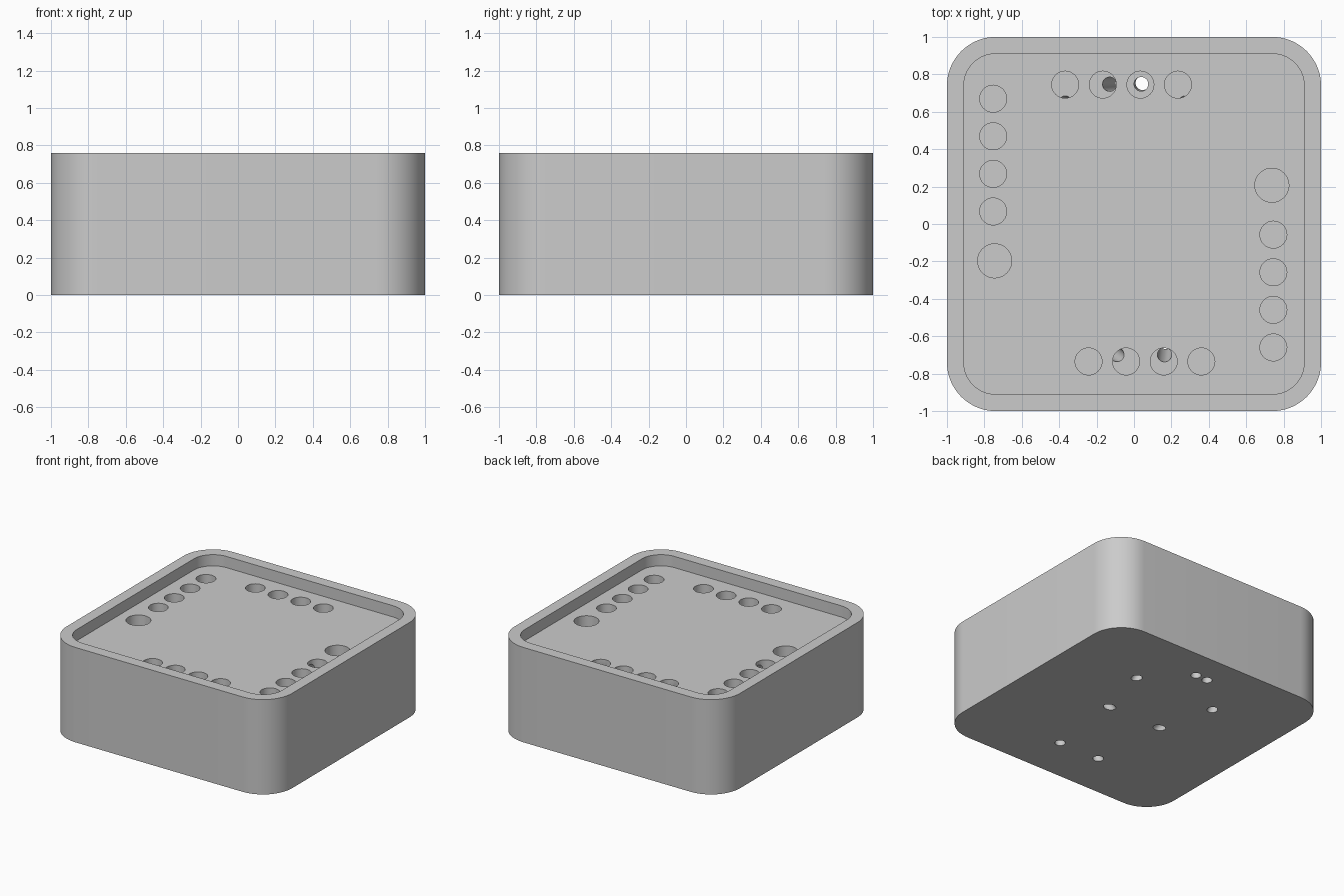
import bpy, bmesh, math
from mathutils import Vector

HEIGHT, FLOOR, POCKET_FLOOR = 0.76, 0.67, 0.44

cube = bpy.data.objects.get("Cube")
if cube:
    bpy.data.objects.remove(cube, do_unlink=True)

grey = bpy.data.materials.new("plain grey")
grey.use_nodes = True
grey.diffuse_color = (0.6, 0.6, 0.6, 1)
grey.node_tree.nodes["Principled BSDF"].inputs["Base Color"].default_value = grey.diffuse_color


def add_object(name, bm):
    bmesh.ops.recalc_face_normals(bm, faces=bm.faces)
    mesh = bpy.data.meshes.new(name)
    bm.to_mesh(mesh)
    bm.free()
    mesh.materials.append(grey)
    obj = bpy.data.objects.new(name, mesh)
    bpy.context.collection.objects.link(obj)
    return obj


def rounded_block(name, half, radius, low, high, steps=16):
    """Square block with rounded vertical edges."""
    bm = bmesh.new()
    ring = []
    for corner in range(4):
        mid = math.radians(45 + 90 * corner)
        cx = math.copysign(half - radius, math.cos(mid))
        cy = math.copysign(half - radius, math.sin(mid))
        for i in range(steps + 1):
            a = math.pi / 2 * (corner + i / steps)
            ring.append(bm.verts.new((cx + radius * math.cos(a), cy + radius * math.sin(a), low)))
    base = bm.faces.new(ring)
    top = bmesh.ops.extrude_face_region(bm, geom=[base])["geom"]
    bmesh.ops.translate(bm, vec=(0, 0, high - low),
                        verts=[v for v in top if isinstance(v, bmesh.types.BMVert)])
    if not any(len(f.verts) > 4 and f.calc_center_median().z < low + 0.001 for f in bm.faces):
        bm.faces.new(ring)
    return add_object(name, bm)


def rod(name, start, end, radius, sides):
    """Cylinder between two points."""
    start, end = Vector(start), Vector(end)
    axis = end - start
    bm = bmesh.new()
    bmesh.ops.create_cone(bm, cap_ends=True, segments=sides, radius1=radius,
                          radius2=radius, depth=axis.length)
    bm.transform(axis.to_track_quat('Z', 'Y').to_matrix().to_4x4())
    bmesh.ops.translate(bm, vec=(start + end) / 2, verts=bm.verts)
    return add_object(name, bm)


def cut(body, cutter):
    cutter.hide_render = True
    mod = body.modifiers.new("cut", 'BOOLEAN')
    mod.operation, mod.solver, mod.object = 'DIFFERENCE', 'EXACT', cutter
    bpy.context.view_layer.objects.active = body
    bpy.ops.object.modifier_apply(modifier=mod.name)
    bpy.data.objects.remove(cutter, do_unlink=True)


# Block with a shallow tray in its top
body = rounded_block("block", 1.0, 0.26, 0, HEIGHT)
cut(body, rounded_block("tray_cutter", 0.91, 0.17, FLOOR, HEIGHT + 0.1))

# Round pockets: a back row and a side column, repeated by a half turn
pockets = [(-0.368 + 0.201 * i, 0.745, 0.072) for i in range(4)]
pockets += [(-0.753, 0.67 - 0.201 * i, 0.072) for i in range(4)]
pockets.append((-0.745, -0.197, 0.091))
pockets += [(-0.008 - x, 0.01 - y, r) for x, y, r in pockets]
for x, y, r in pockets:
    cut(body, rod("pocket_cutter", (x, y, POCKET_FLOOR), (x, y, HEIGHT + 0.1), r, 40))

# Slanted channels from the underside into pockets: underside point, pocket index
channels = [((-0.366, 0.449), 0), ((-0.06, 0.752), 1), ((0.046, 0.754), 2),
            ((0.352, 0.449), 3), ((-0.238, 0.0), 7), ((0.23, 0.0), 16),
            ((0.171, -0.63), 10), ((-0.187, -0.627), 11)]
for (x, y), index in channels:
    low = Vector((x, y, 0))
    high = Vector((pockets[index][0], pockets[index][1], FLOOR))
    cut(body, rod("channel_cutter", low - (high - low) * 0.15, high, 0.038, 24))

# Smooth curved walls, sharp rims
bpy.ops.object.select_all(action='DESELECT')
body.select_set(True)
bpy.context.view_layer.objects.active = body
bpy.ops.object.shade_smooth_by_angle(angle=math.radians(30))
